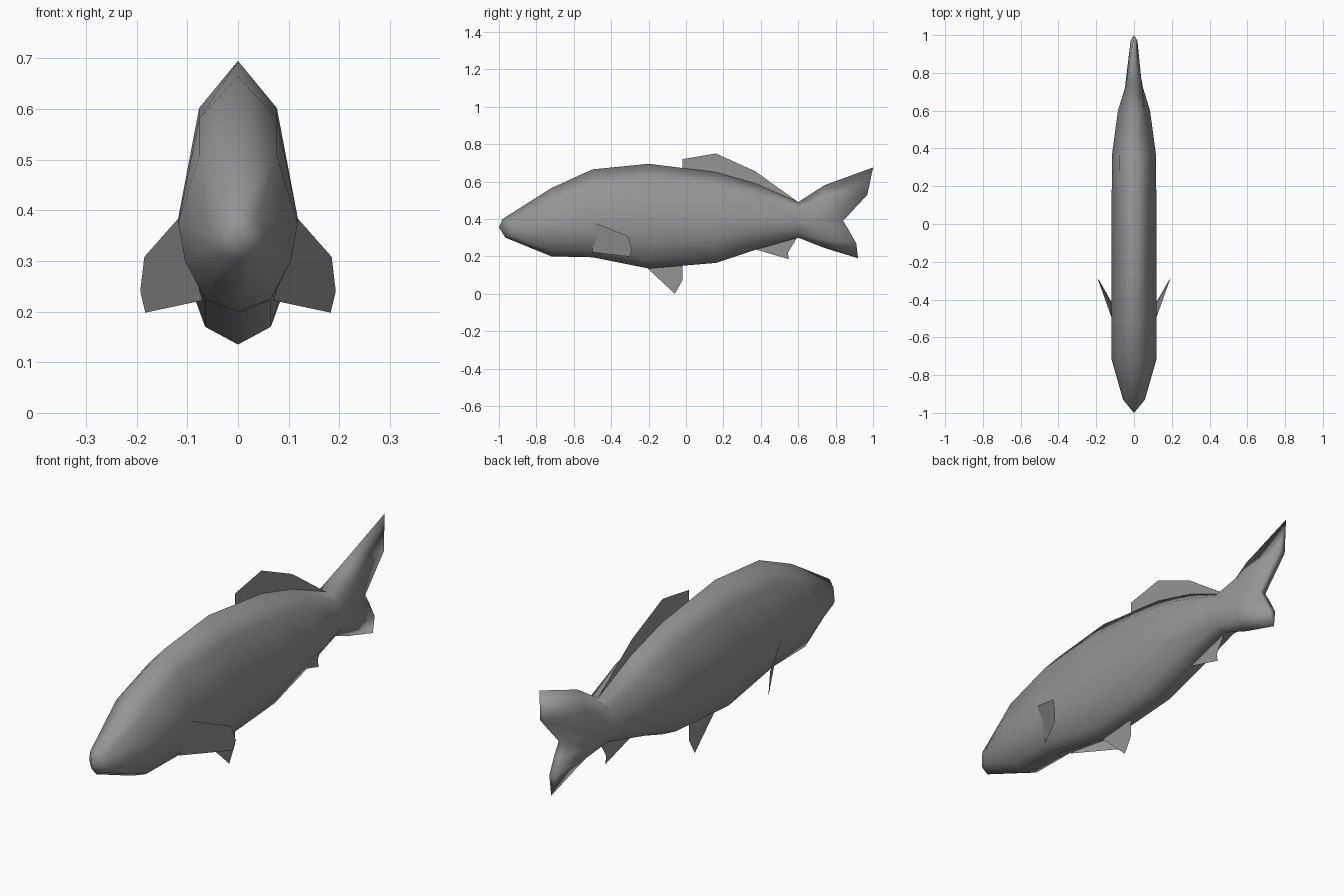
import bpy
import bmesh

cube = bpy.data.objects.get("Cube")
if cube:
    bpy.data.objects.remove(cube, do_unlink=True)

grey = bpy.data.materials.new("fish_grey")
grey.use_nodes = True
colour = (0.3, 0.3, 0.3, 1)
grey.diffuse_color = colour
grey.node_tree.nodes["Principled BSDF"].inputs["Base Color"].default_value = colour


def finish(bm, name, smooth):
    mesh = bpy.data.meshes.new(name)
    bm.to_mesh(mesh)
    bm.free()
    mesh.materials.append(grey)
    for face in mesh.polygons:
        face.use_smooth = smooth
    obj = bpy.data.objects.new(name, mesh)
    bpy.context.collection.objects.link(obj)
    return obj


def fin(name, points):
    bm = bmesh.new()
    bm.faces.new([bm.verts.new(p) for p in points])
    return finish(bm, name, False)


def half_section(y, top, bottom, width, mid):
    """Right-hand half of a ten-sided cross-section, from back ridge to belly."""
    up, down = top - mid, mid - bottom
    return [(0, y, top), (0.65 * width, y, mid + 0.7 * up), (width, y, mid),
            (0.89 * width, y, mid - 0.42 * down),
            (0.55 * width, y, mid - 0.86 * down), (0, y, bottom)]


# Body sections from head to tail root: y, top, bottom, half width, widest height
sections = [
    (-0.72, 0.565, 0.20, 0.118, 0.375),
    (-0.50, 0.665, 0.195, 0.118, 0.385),
    (-0.20, 0.695, 0.135, 0.118, 0.385),
    (0.16, 0.65, 0.165, 0.118, 0.385),
    (0.37, 0.59, 0.235, 0.116, 0.39),
    (0.60, 0.49, 0.30, 0.085, 0.39),
]
# Rounded snout, swept back at its sides
snout = [(0, -0.98, 0.40), (0.04, -0.95, 0.385), (0.058, -0.93, 0.35),
         (0.05, -0.94, 0.325), (0.03, -0.955, 0.31), (0, -0.965, 0.30)]
# Middle and forked rim of the tail
tail_mid = [(0, 0.74, 0.58), (0.042, 0.735, 0.50), (0.048, 0.72, 0.39),
            (0.046, 0.72, 0.34), (0.035, 0.73, 0.29), (0, 0.74, 0.245)]
tail_rim = [(0, 1.0, 0.675), (0.018, 0.97, 0.53), (0.02, 0.84, 0.39),
            (0.02, 0.87, 0.34), (0.016, 0.91, 0.27), (0, 0.92, 0.19)]

bm = bmesh.new()
rings = []
for half in [snout] + [half_section(*s) for s in sections] + [tail_mid, tail_rim]:
    whole = half + [(-x, y, z) for x, y, z in half[-2:0:-1]]
    rings.append([bm.verts.new(p) for p in whole])
for a, b in zip(rings, rings[1:]):
    for i in range(len(a)):
        j = (i + 1) % len(a)
        bm.faces.new((a[i], a[j], b[j], b[i]))

# Nose cap and the narrow trailing edge of the tail
nose = bm.verts.new((0, -1.0, 0.355))
first, last = rings[0], rings[-1]
count = len(first)
for i in range(count):
    bm.faces.new((first[i], nose, first[(i + 1) % count]))
for i in range(count // 2):
    strip = [last[i], last[i + 1], last[(count - i - 1) % count], last[(count - i) % count]]
    bm.faces.new(list(dict.fromkeys(strip)))
bmesh.ops.recalc_face_normals(bm, faces=bm.faces)
finish(bm, "body_and_tail", True)

# Thin fins along the centre line
profiles = {
    "dorsal_fin": [(-0.02, 0.66), (-0.02, 0.72), (0.16, 0.75), (0.37, 0.655),
                   (0.60, 0.49), (0.37, 0.57), (0.16, 0.63)],
    "belly_fin": [(-0.21, 0.14), (-0.06, 0.0), (-0.02, 0.07), (-0.02, 0.16)],
    "anal_fin": [(0.36, 0.24), (0.55, 0.185), (0.545, 0.22), (0.60, 0.31)],
}
for name, points in profiles.items():
    fin(name, [(0, y, z) for y, z in points])

# Paired side fins, flaring backwards
side_fin = [(0.117, -0.50, 0.385), (0.185, -0.31, 0.308), (0.193, -0.29, 0.24),
            (0.183, -0.30, 0.198), (0.07, -0.50, 0.222)]
for side, sign in (("left", 1), ("right", -1)):
    fin(side + "_side_fin", [(sign * x, y, z) for x, y, z in side_fin])
